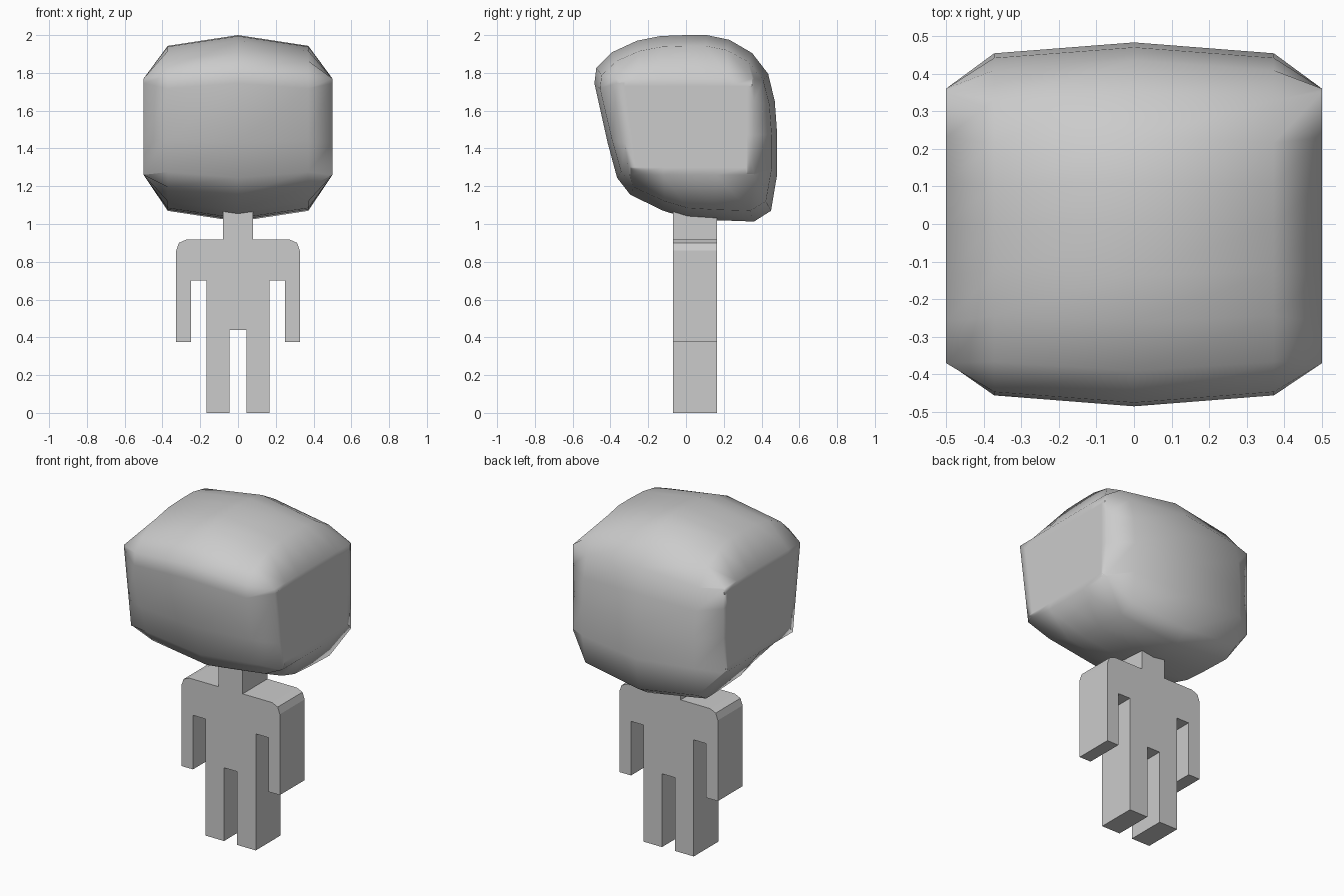
import bpy, bmesh

if "Cube" in bpy.data.objects:
    bpy.data.objects.remove(bpy.data.objects["Cube"])


def finish(name, bm, smooth):
    bmesh.ops.remove_doubles(bm, verts=bm.verts, dist=0.002)
    bmesh.ops.recalc_face_normals(bm, faces=bm.faces)
    for f in bm.faces:
        f.smooth = smooth
    mesh = bpy.data.meshes.new(name)
    bm.to_mesh(mesh)
    bm.free()
    obj = bpy.data.objects.new(name, mesh)
    bpy.context.collection.objects.link(obj)
    return obj


# Body: mirrored front outline (x, z) extruded in depth
half = [(0.08, 1.10), (0.08, 0.917), (0.275, 0.917), (0.313, 0.9),
        (0.327, 0.86), (0.327, 0.375), (0.25, 0.375), (0.25, 0.7),
        (0.167, 0.7), (0.167, 0), (0.044, 0), (0.044, 0.44)]
outline = half + [(-x, z) for x, z in reversed(half)]
bm = bmesh.new()
front = bm.faces.new([bm.verts.new((x, -0.07, z)) for x, z in outline])
ext = bmesh.ops.extrude_face_region(bm, geom=[front])["geom"]
bmesh.ops.translate(bm, vec=(0, 0.235, 0),
                    verts=[v for v in ext if isinstance(v, bmesh.types.BMVert)])
finish("body", bm, False)

# Head: side profile (y, z) at the middle, lofted to smaller loops at each side
profile = [(0, 2.0), (0.11, 2.0), (0.23, 1.975), (0.35, 1.905), (0.435, 1.795),
           (0.47, 1.65), (0.483, 1.47), (0.483, 1.265), (0.45, 1.07),
           (0.36, 1.013), (0.16, 1.02), (0.01, 1.03), (-0.12, 1.07),
           (-0.295, 1.155), (-0.365, 1.245), (-0.415, 1.43), (-0.485, 1.745),
           (-0.475, 1.825), (-0.39, 1.91), (-0.26, 1.97), (-0.135, 1.995)]


def shoulder_loop(y, z):
    return y * 0.94, 1.505 + (z - 1.505) * 0.885


def cap_loop(y, z):
    z = min(max(z, 1.26), 1.77)
    front_y = -0.30 - 0.07 * (z - 1.26) / 0.51
    return min(max(y, front_y), 0.36), z


sections = [(-0.5, cap_loop), (-0.372, shoulder_loop), (0, lambda y, z: (y, z)),
            (0.372, shoulder_loop), (0.5, cap_loop)]
bm = bmesh.new()
loops = [[bm.verts.new((x, *shape(y, z))) for y, z in profile]
         for x, shape in sections]
n = len(profile)
for a, b in zip(loops, loops[1:]):
    for i in range(n):
        j = (i + 1) % n
        bm.faces.new((a[i], a[j], b[j], b[i]))
caps = [bm.faces.new(loops[0]), bm.faces.new(loops[-1])]
bmesh.ops.remove_doubles(bm, verts=bm.verts, dist=0.002)
bmesh.ops.recalc_face_normals(bm, faces=bm.faces)
caps = [f for f in bm.faces if all(abs(v.co.x) > 0.49 for v in f.verts)]
bmesh.ops.inset_region(bm, faces=caps, thickness=0.04, use_even_offset=True)
finish("head", bm, True)
